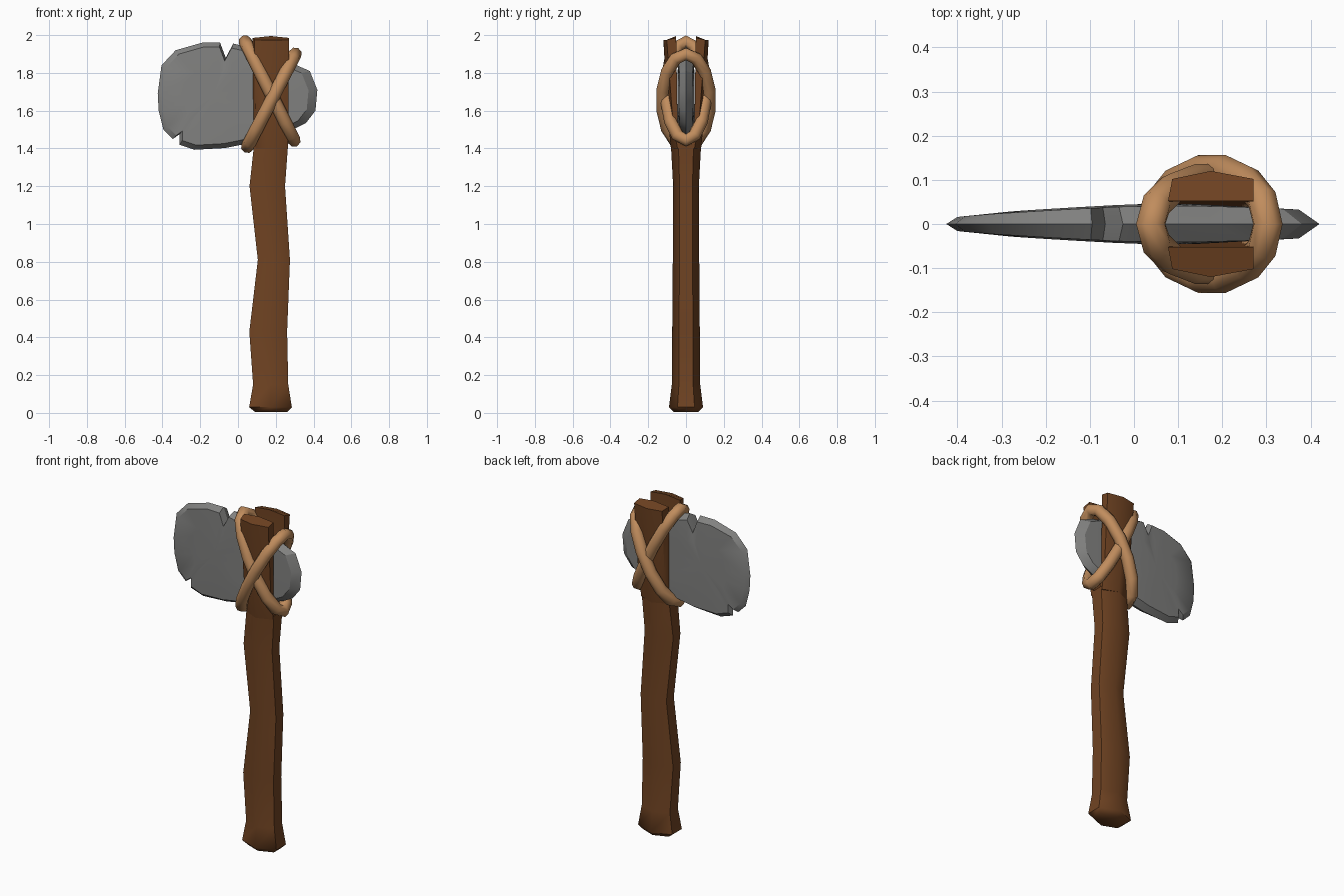
import bpy, bmesh, math
from mathutils import Vector

if "Cube" in bpy.data.objects:
    bpy.data.objects.remove(bpy.data.objects["Cube"])


def material(name, rgb):
    m = bpy.data.materials.new(name)
    m.diffuse_color = (*rgb, 1)
    m.use_nodes = True
    m.node_tree.nodes["Principled BSDF"].inputs["Base Color"].default_value = m.diffuse_color
    return m


WOOD = material("brown wood", (0.16, 0.056, 0.016))
STONE = material("grey stone", (0.22, 0.22, 0.215))
CORD = material("tan cord", (0.53, 0.265, 0.11))


def finish(bm, name, mat, angle):
    bmesh.ops.recalc_face_normals(bm, faces=bm.faces)
    me = bpy.data.meshes.new(name)
    bm.to_mesh(me)
    bm.free()
    me.materials.append(mat)
    ob = bpy.data.objects.new(name, me)
    bpy.context.collection.objects.link(ob)
    bpy.ops.object.select_all(action='DESELECT')
    ob.select_set(True)
    bpy.context.view_layer.objects.active = ob
    bpy.ops.object.shade_smooth_by_angle(angle=math.radians(angle))
    return ob


def loft(name, rings, mat, angle, cyclic=False):
    """Skin a list of equal-sized point rings; cap the ends unless cyclic."""
    bm = bmesh.new()
    vs = [[bm.verts.new(p) for p in r] for r in rings]
    n = len(vs[0])
    pairs = list(zip(vs, vs[1:])) + ([(vs[-1], vs[0])] if cyclic else [])
    for a, b in pairs:
        for i in range(n):
            j = (i + 1) % n
            bm.faces.new((a[i], a[j], b[j], b[i]))
    if not cyclic:
        bm.faces.new(vs[0])
        bm.faces.new(vs[-1])
    return finish(bm, name, mat, angle)


# Crooked six-sided handle: z, centre x, half width, half depth
sections = [(0.005, 0.175, 0.085, 0.065), (0.03, 0.172, 0.113, 0.09),
            (0.15, 0.173, 0.093, 0.075), (0.43, 0.16, 0.1, 0.073),
            (0.81, 0.19, 0.085, 0.07), (1.2, 0.155, 0.094, 0.068),
            (1.42, 0.175, 0.09, 0.08)]
loft("handle", [[(cx, -b, z), (cx + a, -b / 2, z), (cx + a, b / 2, z),
                 (cx, b, z), (cx - a, b / 2, z), (cx - a, -b / 2, z)]
                for z, cx, a, b in sections], WOOD, 50)

# Split fork of the handle: z, half width, inner y, side y, outer y
fork = [(1.4, 0.09, 0.025, 0.045, 0.08), (1.55, 0.092, 0.045, 0.07, 0.095),
        (1.975, 0.097, 0.052, 0.102, 0.12)]
for side, s in (("front", -1), ("back", 1)):
    rings = []
    for z, a, yi, ys, yo in fork:
        lift = 0.02 if z > 1.9 else 0
        cx = 0.174
        rings.append([(cx - a, s * yi, z + lift * 0.5), (cx, s * yi, z + lift),
                      (cx + a, s * yi, z + lift * 0.5), (cx + a, s * ys, z),
                      (cx, s * yo, z), (cx - a * 0.9, s * ys, z)])
    loft(side + "_fork", rings, WOOD, 50)

# Chipped stone head: outline in x, z with sharp edge
outline = [(-0.425, 1.69), (-0.405, 1.84), (-0.33, 1.92), (-0.19, 1.96),
           (-0.095, 1.96), (-0.065, 1.88), (-0.025, 1.955), (0.06, 1.935),
           (0.18, 1.88), (0.30, 1.845), (0.38, 1.81), (0.42, 1.71),
           (0.41, 1.60), (0.36, 1.535), (0.30, 1.505), (0.16, 1.455),
           (0.02, 1.42), (-0.07, 1.402), (-0.23, 1.393), (-0.31, 1.42),
           (-0.31, 1.475), (-0.345, 1.45), (-0.395, 1.50), (-0.42, 1.6)]
CX, CZ = -0.13, 1.68


def thickness(x):
    t = max(0.0, min(1.0, (x + 0.42) / 0.42))
    return 0.014 + 0.031 * t ** 0.7 - max(0, x - 0.2) * 0.05


bm = bmesh.new()
edge = [bm.verts.new((x, 0, z)) for x, z in outline]
n = len(edge)
for s in (-1, 1):
    prev = edge
    for k, bulge in ((0.915, 0.9), (0.5, 1.0)):
        ring = []
        for x, z in outline:
            px = CX + (x - CX) * k
            ring.append(bm.verts.new((px, s * thickness(px) * bulge,
                                      CZ + (z - CZ) * k)))
        for i in range(n):
            j = (i + 1) % n
            bm.faces.new((prev[i], prev[j], ring[j], ring[i]))
        prev = ring
    mid = bm.verts.new((CX, s * thickness(CX), CZ))
    for i in range(n):
        bm.faces.new((prev[i], prev[(i + 1) % n], mid))
finish(bm, "stone_head", STONE, 30)


# Two crossed cord loops around fork and head
def cord(name, top, bottom, half_depth, r=0.035, segs=14, sides=8):
    p, q = Vector((top[0], 0, top[1])), Vector((bottom[0], 0, bottom[1]))
    c, half = (p + q) / 2, (p - q).length / 2
    u, v = (p - q).normalized(), Vector((0, 1, 0))
    w = u.cross(v)
    rings = []
    for i in range(segs):
        t = 2 * math.pi * (i + 0.5 * (segs % 4 == 0)) / segs
        pos = c + u * half * math.cos(t) + v * half_depth * math.sin(t)
        nrm = (u * half_depth * math.cos(t) + v * half * math.sin(t)).normalized()
        rings.append([pos + r * (nrm * math.cos(f) + w * math.sin(f))
                      for f in (2 * math.pi * k / sides for k in range(sides))])
    loft(name, rings, CORD, 60, cyclic=True)


cord("inner_cord", (0.038, 1.965), (0.297, 1.443), 0.103)
cord("outer_cord", (0.303, 1.90), (0.05, 1.41), 0.125)
